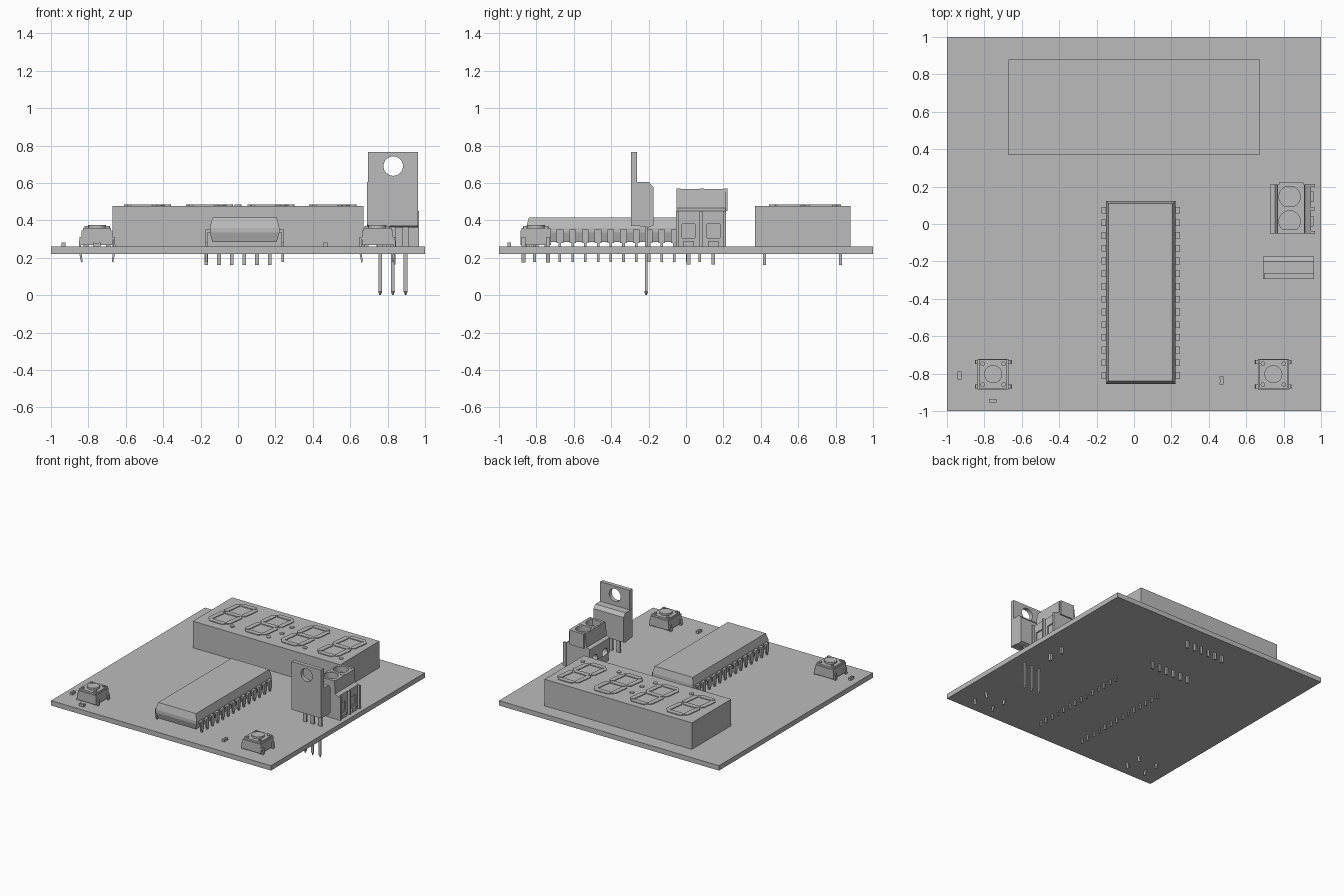
import bpy, bmesh, math
from mathutils import Matrix, Vector

if "Cube" in bpy.data.objects:
    bpy.data.objects.remove(bpy.data.objects["Cube"])

GREY = (0.5, 0.5, 0.5, 1)
mat = bpy.data.materials.new("plain grey")
mat.use_nodes = True
mat.diffuse_color = GREY
mat.node_tree.nodes["Principled BSDF"].inputs["Base Color"].default_value = GREY


def box(bm, x, y, z):
    """Box from three (low, high) ranges."""
    size = [b - a for a, b in (x, y, z)]
    mid = [(a + b) / 2 for a, b in (x, y, z)]
    bmesh.ops.create_cube(bm, size=1, matrix=Matrix.Translation(mid) @ Matrix.Diagonal((*size, 1)))


def post(bm, x, y, z, w, d):
    """Box centred on x, y."""
    box(bm, (x - w / 2, x + w / 2), (y - d / 2, y + d / 2), z)


def cyl(bm, loc, r, h, axis="Z", r2=None, n=24):
    rot = {"Z": Matrix(), "X": Matrix.Rotation(math.pi / 2, 4, "Y"),
           "Y": Matrix.Rotation(math.pi / 2, 4, "X")}[axis]
    bmesh.ops.create_cone(bm, cap_ends=True, segments=n, radius1=r, radius2=r if r2 is None else r2,
                          depth=h, matrix=Matrix.Translation(loc) @ rot)


def prism(bm, pts, offset):
    """Extrude a polygon of 3D points along an offset."""
    face = bm.faces.new([bm.verts.new(p) for p in pts])
    new = bmesh.ops.extrude_face_region(bm, geom=[face], use_keep_orig=True)["geom"]
    bmesh.ops.translate(bm, vec=offset, verts=[v for v in new if isinstance(v, bmesh.types.BMVert)])


def finish(name, bm, cutter=None):
    bmesh.ops.recalc_face_normals(bm, faces=bm.faces)
    mesh = bpy.data.meshes.new(name)
    bm.to_mesh(mesh)
    bm.free()
    mesh.materials.append(mat)
    ob = bpy.data.objects.new(name, mesh)
    bpy.context.collection.objects.link(ob)
    if cutter:
        mod = ob.modifiers.new("cut", "BOOLEAN")
        mod.operation, mod.object, mod.solver = "DIFFERENCE", cutter, "EXACT"
        cutter.hide_render = True
        cutter.hide_set(True)
    return ob


PITCH = 0.068
TOP = 0.26

# Circuit board
bm = bmesh.new()
box(bm, (-1, 1), (-1, 1), (0.22, TOP))
finish("circuit_board", bm)

# Display case with two rows of pins
bm = bmesh.new()
box(bm, (-0.67, 0.67), (0.37, 0.88), (TOP, 0.478))
finish("display_case", bm)
bm = bmesh.new()
for i in range(6):
    for y in (0.42, 0.826):
        post(bm, (i - 2.5) * PITCH, y, (0.16, 0.27), 0.02, 0.015)
finish("display_pins", bm)

# Slanted seven-bar digits and dots
bm = bmesh.new()
W, H, T, SLANT = 0.2, 0.385, 0.04, 0.13
for d in range(4):
    x0, y0 = -0.615 + 0.33 * d, 0.443

    def bar(a, b):
        """Pointed bar between two points of the digit."""
        a, b = Vector(a), Vector(b)
        u = (b - a).normalized()
        n = Vector((-u.y, u.x)) * T / 2
        a, b, tip = a + u * 0.004, b - u * 0.004, u * T / 2
        pts = [a, a + tip - n, b - tip - n, b, b - tip + n, a + tip + n]
        prism(bm, [(x0 + p.x + SLANT * p.y, y0 + p.y, 0.478) for p in pts], (0, 0, 0.006))

    l, r, lo, mid, hi = T / 2, W - T / 2, T / 2, H / 2, H - T / 2
    for y in (lo, mid, hi):
        bar((l, y), (r, y))
    for x in (l, r):
        bar((x, lo), (x, mid))
        bar((x, mid), (x, hi))
    cyl(bm, (x0 + W + 0.04, y0 + 0.02, 0.481), 0.018, 0.006, n=16)
for y in (0.57, 0.7):
    cyl(bm, (0.0, y, 0.481), 0.018, 0.006, n=16)
finish("display_digits", bm)

# Long chip with drafted sides
CX = 0.035
bm = bmesh.new()
rings = []
for z, hx, y1, y2 in ((0.285, 0.172, -0.84, 0.11), (0.335, 0.186, -0.855, 0.122),
                      (0.36, 0.186, -0.855, 0.122), (0.415, 0.172, -0.84, 0.11)):
    rings.append([bm.verts.new(p) for p in ((CX - hx, y1, z), (CX + hx, y1, z), (CX + hx, y2, z), (CX - hx, y2, z))])
for a, b in zip(rings, rings[1:]):
    for k in range(4):
        bm.faces.new((a[k], a[(k + 1) % 4], b[(k + 1) % 4], b[k]))
bm.faces.new(rings[0])
bm.faces.new(rings[-1])
finish("chip_body", bm)

# Chip legs: shoulder, wide upper part, narrow lower part
bm = bmesh.new()
for i in range(14):
    y = -0.81 + i * PITCH
    for s in (-1, 1):
        x = CX + s * 0.204
        post(bm, x - s * 0.015, y, (0.335, 0.35), 0.04, 0.036)
        post(bm, x, y, (0.28, 0.35), 0.012, 0.036)
        post(bm, x, y, (0.178, 0.28), 0.012, 0.014)
finish("chip_legs", bm)

# Push buttons
for side, cx in (("right", -0.753), ("left", 0.745)):
    cy = -0.803
    bm = bmesh.new()
    post(bm, cx, cy, (0.268, 0.345), 0.165, 0.165)
    post(bm, cx, cy, (0.345, 0.36), 0.15, 0.155)
    for sx in (-1, 1):
        for sy in (-1, 1):
            cyl(bm, (cx + sx * 0.056, cy + sy * 0.056, 0.363), 0.012, 0.012, n=12)
            post(bm, cx + sx * 0.06, cy + sy * 0.06, (TOP, 0.27), 0.025, 0.025)
    cyl(bm, (cx, cy, 0.365), 0.048, 0.02, n=32)
    finish(side + "_button", bm)
    bm = bmesh.new()
    for sx in (-1, 1):
        for y in (cy - 0.066, cy + 0.066):
            path = ((0.07, 0.31), (0.095, 0.31), (0.098, 0.24), (0.086, 0.175),
                    (0.078, 0.178), (0.086, 0.245), (0.084, 0.298), (0.07, 0.298))
            prism(bm, [(cx + sx * px, y - 0.011, pz) for px, pz in path], (0, 0.022, 0))
    finish(side + "_button_legs", bm)

# Tiny surface parts with end caps
for k, (x, y, along) in enumerate(((-0.933, -0.81, 1), (-0.755, -0.945, 0), (0.468, -0.837, 1))):
    bm = bmesh.new()
    w, d = (0.02, 0.042) if along else (0.042, 0.02)
    post(bm, x, y, (TOP, 0.278), w * 0.95, d * 0.95)
    for s in (-1, 1):
        ex, ey = (x, y + s * 0.016) if along else (x + s * 0.016, y)
        post(bm, ex, ey, (TOP, 0.281), 0.01 if not along else 0.021, 0.01 if along else 0.021)
    finish("resistor_%d" % (k + 1), bm)

# Regulator: tab with hole, chamfered body, three leads
bm = bmesh.new()
cyl(bm, (0.83, -0.28, 0.69), 0.052, 0.2, "Y", n=32)
hole = finish("tab_hole_cutter", bm)
bm = bmesh.new()
box(bm, (0.695, 0.963), (-0.295, -0.262), (0.37, 0.765))
finish("regulator_tab", bm, hole)
bm = bmesh.new()
profile = ((-0.293, 0.375), (-0.2, 0.362), (-0.175, 0.372), (-0.175, 0.577), (-0.2, 0.605), (-0.293, 0.605))
prism(bm, [(0.69, y, z) for y, z in profile], (0.273, 0, 0))
finish("regulator_body", bm)
bm = bmesh.new()
for i in (-1, 0, 1):
    x = 0.828 + i * PITCH
    post(bm, x, -0.213, (0.24, 0.38), 0.032, 0.014)
    post(bm, x, -0.213, (0.02, 0.25), 0.02, 0.012)
    cyl(bm, (x, -0.213, 0.01), 0.003, 0.02, r2=0.011, n=4)
finish("regulator_leads", bm)

# Screw terminal: stepped block with screw wells and wire holes
ys = (0.014, 0.146)
bm = bmesh.new()
for y in ys:
    cyl(bm, (0.832, y, 0.56), 0.057, 0.08, n=32)
    cyl(bm, (0.74, y, 0.35), 0.035, 0.13, "X", n=24)
    box(bm, (0.935, 1.0), (y - 0.035, y + 0.035), (0.305, 0.38))
holes = finish("terminal_cutter", bm)
bm = bmesh.new()
profile = ((0.74, TOP), (0.945, TOP), (0.945, 0.45), (0.918, 0.465), (0.912, 0.568),
           (0.768, 0.568), (0.755, 0.46), (0.727, 0.45), (0.727, 0.33), (0.74, 0.32))
prism(bm, [(x, -0.05, z) for x, z in profile], (0, 0.262, 0))
finish("terminal_block", bm, holes)
bm = bmesh.new()
for y in (-0.045, 0.08, 0.207):
    box(bm, (0.94, 0.967), (y - 0.008, y + 0.008), (TOP, 0.45))
    box(bm, (0.775, 0.905), (y - 0.006, y + 0.016), (0.45, 0.57))
finish("terminal_ribs", bm)

# Cross-slot screws and terminal pins
bm = bmesh.new()
for y in ys:
    for a in (0.1, 0.1 + math.pi / 2):
        slot = Matrix.Translation((0.832, y, 0.55)) @ Matrix.Rotation(a, 4, "Z") @ Matrix.Diagonal((0.085, 0.014, 0.03, 1))
        bmesh.ops.create_cube(bm, size=1, matrix=slot)
slots = finish("screw_slot_cutter", bm)
bm = bmesh.new()
for y in ys:
    cyl(bm, (0.832, y, 0.535), 0.05, 0.04, n=32)
finish("terminal_screws", bm, slots)
bm = bmesh.new()
for y in ys:
    post(bm, 0.832, y, (0.165, 0.27), 0.02, 0.02)
    post(bm, 0.95, y, (TOP, 0.29), 0.02, 0.055)
finish("terminal_pins", bm)
